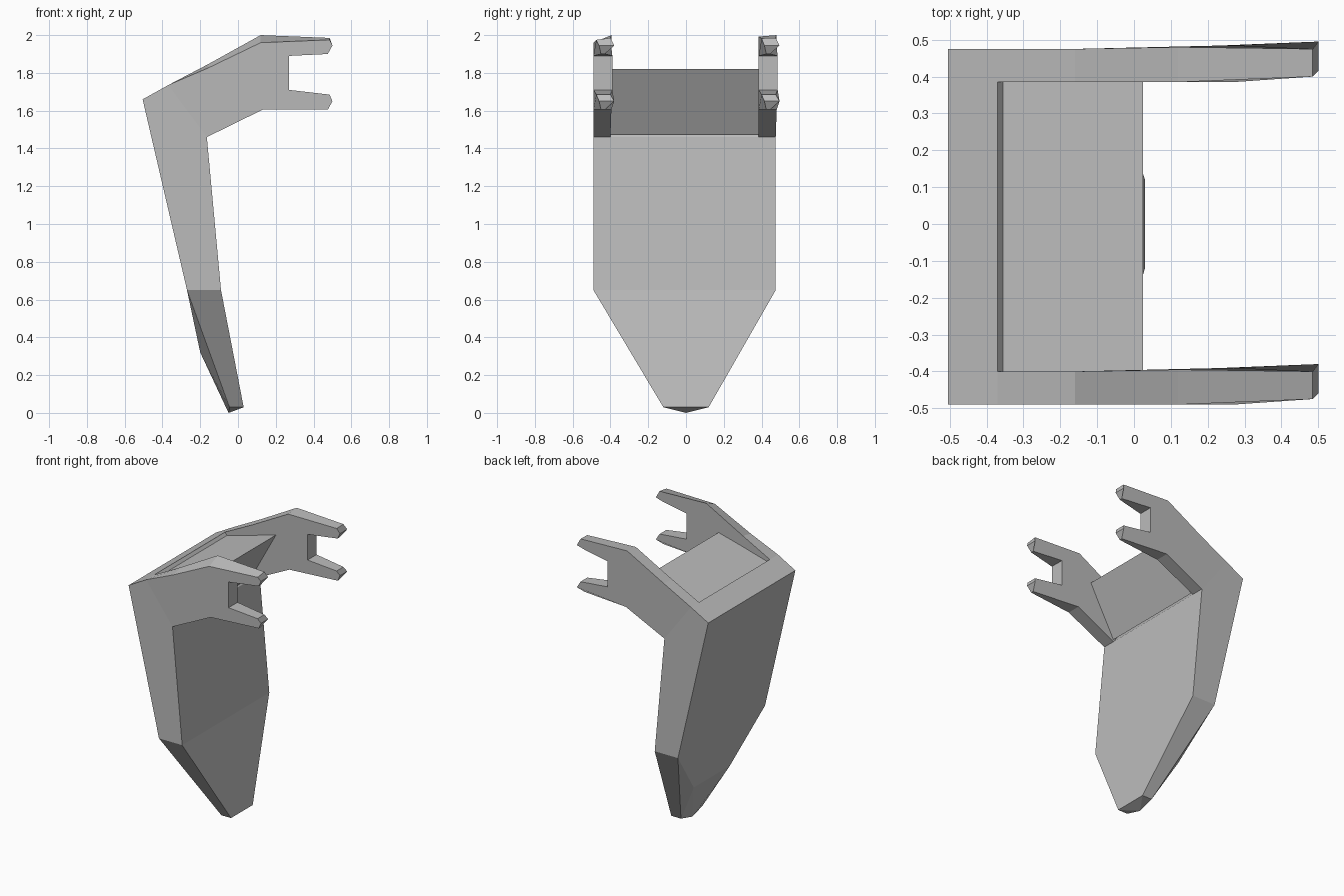
import bpy, bmesh

cube = bpy.data.objects.get("Cube")
if cube:
    bpy.data.objects.remove(cube, do_unlink=True)

grey = bpy.data.materials.new("light grey")
grey.use_nodes = True
colour = (0.5, 0.5, 0.5, 1)
grey.diffuse_color = colour
grey.node_tree.nodes["Principled BSDF"].inputs["Base Color"].default_value = colour

Y_MIN, Y_MAX = -0.49, 0.475      # outer sides
IN_MIN, IN_MAX = -0.40, 0.385    # inner walls of the arms


def finish(name, bm):
    bmesh.ops.recalc_face_normals(bm, faces=bm.faces)
    mesh = bpy.data.meshes.new(name)
    bm.to_mesh(mesh)
    bm.free()
    mesh.materials.append(grey)
    obj = bpy.data.objects.new(name, mesh)
    bpy.context.collection.objects.link(obj)
    return obj


def loft(name, near, far):
    """Bridge two matching outlines and cap both ends."""
    bm = bmesh.new()
    a = [bm.verts.new(p) for p in near]
    b = [bm.verts.new(p) for p in far]
    for i in range(len(a)):
        j = (i + 1) % len(a)
        bm.faces.new((a[i], a[j], b[j], b[i]))
    bm.faces.new(a)
    bm.faces.new(b)
    return finish(name, bm)


def prism(name, profile, y0, y1):
    return loft(name, [(x, y0, z) for x, z in profile],
                [(x, y1, z) for x, z in profile])


# Main slab with the sloping rim on top
prism("main_slab", [(-0.505, 1.66), (-0.37, 1.735), (-0.165, 1.46),
                    (-0.09, 0.65), (-0.27, 0.65)], Y_MIN, Y_MAX)

# Wedge shelf between the arms, set just below the rim
prism("shelf_wedge", [(-0.37, 1.715), (-0.35, 1.715), (0.025, 1.82),
                      (-0.165, 1.475), (-0.21, 1.52)],
      IN_MIN - 0.005, IN_MAX + 0.005)

# Forked side arms: x, z, near-side inset, far-side shift, near-side drop
ARM = [
    (-0.37, 1.735, 0, 0, 0),
    (-0.16, 1.845, 0, 0, 0.02),
    (0.12, 2.0, 0, 0.005, 0.04),
    (0.485, 1.985, 0.015, 0, 0.01),
    (0.5, 1.945, 0.03, 0.02, 0),
    (0.475, 1.9, 0.04, -0.03, 0),
    (0.27, 1.89, 0, 0.01, 0),
    (0.27, 1.71, 0, 0.01, 0),
    (0.485, 1.685, 0.015, 0, 0),
    (0.5, 1.65, 0.03, 0.02, 0),
    (0.475, 1.605, 0.04, -0.03, 0),
    (0.13, 1.605, 0, 0.005, 0),
    (-0.165, 1.46, 0, 0, 0),
]


def arm(name, y0, y1, drop):
    near = [(x, y0 + inset, z - d * drop) for x, z, inset, s, d in ARM]
    far = [(x, y1 + s, z) for x, z, inset, s, d in ARM]
    loft(name, near, far)


arm("front_arm", Y_MIN, IN_MIN, 1)
arm("back_arm", IN_MAX, Y_MAX, 0.2)

# Tapered lower blade with chamfered back edges and a pointed toe
bm = bmesh.new()
tip = bm.verts.new((-0.05, 0, 0))
sides = []
for side, y in ((-1, Y_MIN), (1, Y_MAX)):
    points = [(-0.27, y, 0.65), (-0.09, y, 0.65), (0.03, side * 0.12, 0.03),
              (-0.045, side * 0.12, 0.03), (-0.2, side * 0.2, 0.32)]
    top_back, top_front, toe_front, toe_back, ridge = v = [bm.verts.new(p) for p in points]
    bm.faces.new((top_back, top_front, toe_front, toe_back))
    bm.faces.new((top_back, toe_back, ridge))
    bm.faces.new((ridge, toe_back, tip))
    bm.faces.new((toe_back, toe_front, tip))
    sides.append(v)
a, b = sides
bm.faces.new((a[1], b[1], b[2], a[2]))
bm.faces.new((a[0], b[0], b[4], a[4]))
bm.faces.new((a[4], b[4], tip))
bm.faces.new((a[2], b[2], tip))
bm.faces.new((a[0], a[1], b[1], b[0]))
finish("lower_blade", bm)
